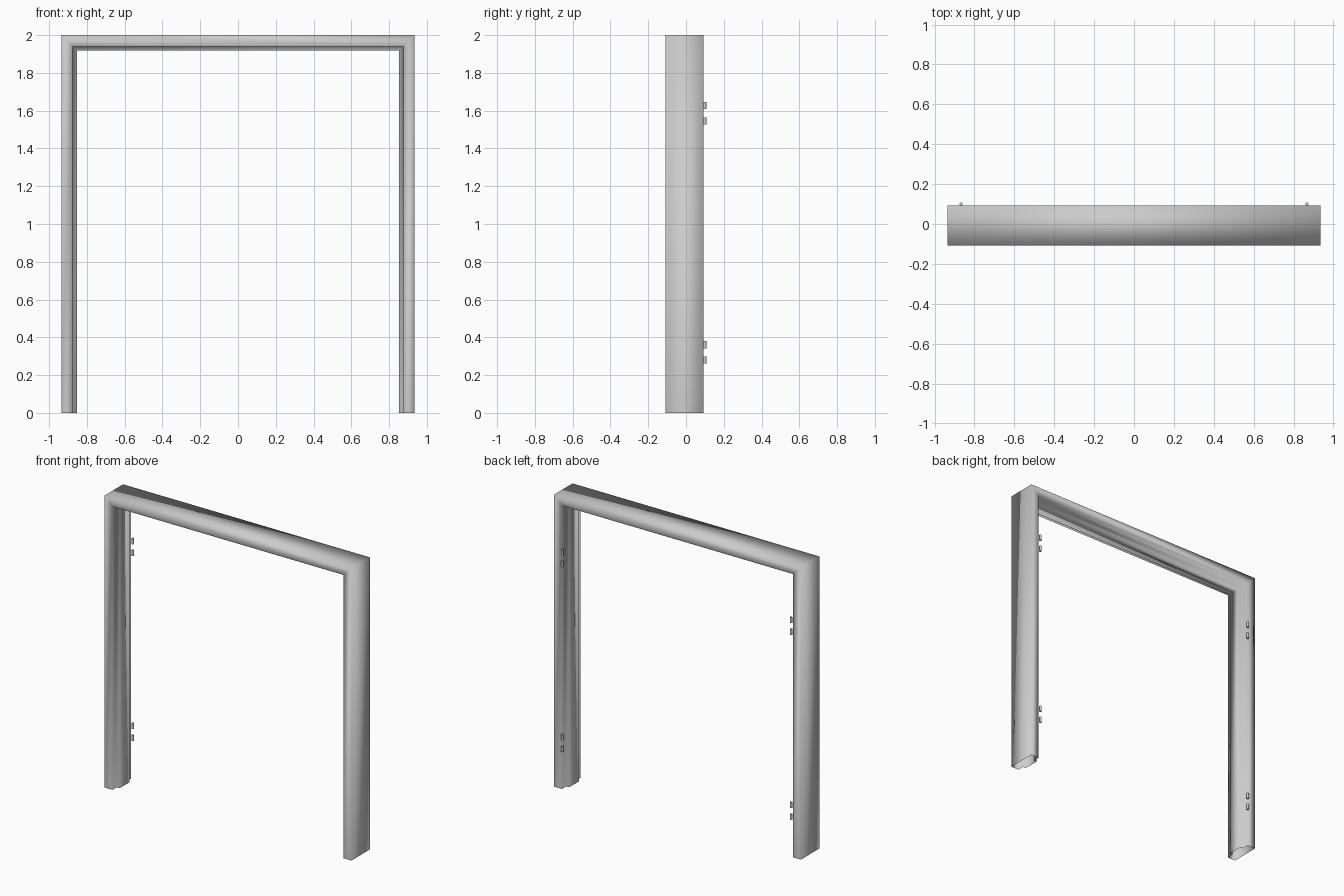
import bpy, bmesh

if "Cube" in bpy.data.objects:
    bpy.data.objects.remove(bpy.data.objects["Cube"])

HALF_W, HEIGHT = 0.935, 2.0
FRONT, BACK = -0.108, 0.092

# Double-rebate section: (inset from the outer edge, y)
PROFILE = [(0, FRONT), (0.06, FRONT), (0.06, -0.062), (0.082, -0.062),
           (0.082, 0.046), (0.06, 0.046), (0.06, BACK), (0, BACK)]


def finish(bm, name):
    bmesh.ops.recalc_face_normals(bm, faces=bm.faces)
    mesh = bpy.data.meshes.new(name)
    bm.to_mesh(mesh)
    bm.free()
    obj = bpy.data.objects.new(name, mesh)
    bpy.context.collection.objects.link(obj)
    return obj


# Hollow frame: section swept up one jamb, across the head, down the other
bm = bmesh.new()
rings = []
for side, top in [(-1, False), (-1, True), (1, True), (1, False)]:
    rings.append([bm.verts.new((side * (HALF_W - d), y, HEIGHT - d if top else 0))
                  for d, y in PROFILE])
n = len(PROFILE)
for a, b in zip(rings, rings[1:]):
    for i in range(n):
        j = (i + 1) % n
        bm.faces.new((a[i], a[j], b[j], b[i]))
for f in bm.faces:
    f.smooth = True
finish(bm, "door_frame")

# Hinge knuckles: two pairs on the rear rebate edge of each jamb
for side, label in [(-1, "left"), (1, "right")]:
    for k, z in enumerate([0.28, 0.361, 1.546, 1.627]):
        bpy.ops.mesh.primitive_cylinder_add(
            vertices=16, radius=0.008, depth=0.038,
            location=(side * 0.867, 0.1, z))
        knuckle = bpy.context.object
        knuckle.name = f"hinge_knuckle_{label}_{k + 1}"
        bpy.ops.object.shade_smooth_by_angle()
